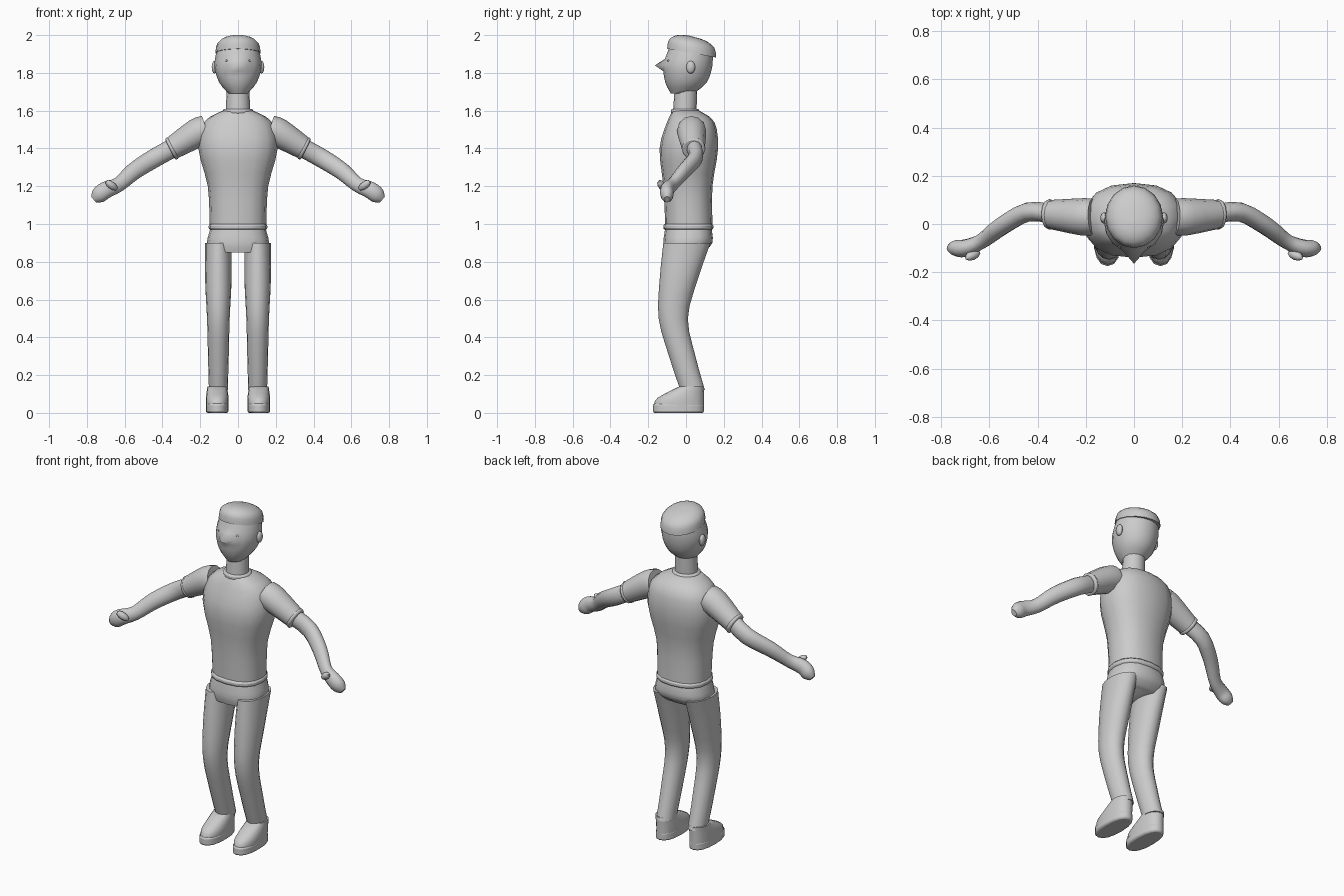
import bpy, bmesh, math
from mathutils import Vector

if "Cube" in bpy.data.objects:
    bpy.data.objects.remove(bpy.data.objects["Cube"])

grey = bpy.data.materials.new("plain grey")
grey.use_nodes = True
shade = (0.6, 0.6, 0.6, 1)
grey.diffuse_color = shade
grey.node_tree.nodes["Principled BSDF"].inputs["Base Color"].default_value = shade


def finish(obj, bevel=0.0):
    """Colour the part, shade it smooth and optionally round its rims."""
    obj.data.materials.append(grey)
    bpy.ops.object.select_all(action="DESELECT")
    obj.select_set(True)
    bpy.context.view_layer.objects.active = obj
    bpy.ops.object.shade_smooth_by_angle(angle=math.radians(50))
    if bevel:
        rounding = obj.modifiers.new("rounded_rims", "BEVEL")
        rounding.width = bevel
        rounding.segments = 2
        rounding.limit_method = "ANGLE"
        rounding.angle_limit = math.radians(60)
    return obj


def flow(rows, steps=3):
    """Fill in a smooth run of stations between the given ones."""
    rows = [Vector(row) for row in rows]
    if len(rows) == 2:
        return rows
    result = []
    for k in range(len(rows) - 1):
        start, end = rows[k], rows[k + 1]
        before = rows[k - 1] if k else start
        after = rows[min(k + 2, len(rows) - 1)]
        for step in range(steps):
            t = step / steps
            pull_start = (end - before) * (t * (1 - t) ** 2 / 2)
            pull_end = (after - start) * (t * t * (t - 1) / 2)
            result.append(start.lerp(end, t * t * (3 - 2 * t)) + pull_start + pull_end)
    return result + [rows[-1]]


def loft(name, rings, bevel):
    """Skin a list of equal rings of points and cap both ends."""
    bm = bmesh.new()
    loops = [[bm.verts.new(point) for point in ring] for ring in rings]
    for low, high in zip(loops, loops[1:]):
        for i in range(len(low)):
            bm.faces.new((low[i - 1], low[i], high[i], high[i - 1]))
    bm.faces.new(loops[0])
    bm.faces.new(loops[-1])
    bmesh.ops.recalc_face_normals(bm, faces=bm.faces)
    mesh = bpy.data.meshes.new(name)
    bm.to_mesh(mesh)
    bm.free()
    obj = bpy.data.objects.new(name, mesh)
    bpy.context.collection.objects.link(obj)
    return finish(obj, bevel)


def circle(sides, power=1.0):
    """Unit circle; a power below one makes it boxier."""
    def soft(value):
        return math.copysign(abs(value) ** power, value)
    angles = [math.tau * i / sides for i in range(sides)]
    return [(soft(math.cos(a)), soft(math.sin(a))) for a in angles]


def stack(name, rows, x=0.0, power=1.0, tilt=0.0, bevel=0.0):
    """Level rings; each row is height, half width, front, back."""
    rings = []
    for z, width, front, back in flow(rows):
        ring = []
        for c, s in circle(16, power):
            y = (front + back + s * (back - front)) / 2
            ring.append((x + c * width, y, z + tilt * y))
        rings.append(ring)
    return loft(name, rings, bevel)


def limb(name, rows, side, flatness=1.0, bevel=0.0):
    """Rings square to a path; each row is x, y, z, radius."""
    rows = flow(rows)
    points = [row.to_3d() for row in rows]
    rings = []
    for k, point in enumerate(points):
        along = (points[min(k + 1, len(points) - 1)] - points[max(k - 1, 0)]).normalized()
        tall = along.cross(Vector((0, 1, 0))).normalized()
        deep = tall.cross(along) * flatness
        ring = [point + (tall * c + deep * s) * rows[k][3] for c, s in circle(12)]
        rings.append([(p.x * side, p.y, p.z) for p in ring])
    return loft(name, rings, bevel)


def pebble(name, location, scale, rotation=(0, 0, 0)):
    """Small rounded detail."""
    bpy.ops.mesh.primitive_uv_sphere_add(segments=10, ring_count=6, radius=1,
                                         location=location, scale=scale, rotation=rotation)
    obj = bpy.context.object
    obj.name = name
    return finish(obj)


# Shirt body, hem and collar
stack("shirt", [(1, .15, -.11, .14), (1.2, .16, -.12, .14), (1.4, .21, -.14, .17),
                (1.54, .18, -.1, .15), (1.6, .08, -.07, .07)], power=.85)
stack("shirt_hem", [(.97, .155, -.12, .145), (1, .155, -.12, .145)], power=.85, bevel=.01)
stack("collar", [(1.58, .08, -.08, .07), (1.61, .08, -.08, .07)], bevel=.01)

# Neck and head
stack("neck", [(1.58, .065, -.07, .055), (1.72, .06, -.06, .06)])
head = stack("head", [(1.69, .05, -.08, .04), (1.75, .1, -.11, .11),
                      (1.84, .125, -.12, .14), (1.93, .11, -.09, .14)])

# Nose drawn out of the middle of the face
tip = min((v for v in head.data.vertices if abs(v.co.z - 1.84) < .01), key=lambda v: v.co.y)
tip.co.y = -.165

# Close-fitting cap, lower at the back
stack("cap", [(1.91, .12, -.1, .16), (1.96, .11, -.09, .15), (1.99, .07, -.05, .1),
              (2, .01, 0, .02)], tilt=-.18)

# Trousers seat
stack("trouser_seat", [(.85, .15, -.11, .09), (.9, .165, -.12, .14), (.98, .145, -.11, .135)],
      power=.8)

for side, label in ((1, "left"), (-1, "right")):
    # Short sleeve with a rolled cuff
    limb(label + "_sleeve", [(.17, .03, 1.5, .075), (.22, .03, 1.48, .077), (.35, .04, 1.4, .06)], side)
    limb(label + "_cuff", [(.34, .04, 1.405, .063), (.36, .04, 1.395, .063)], side, bevel=.008)

    # Bare arm running into a mitten hand with a thumb
    limb(label + "_arm", [(.33, .04, 1.41, .05), (.44, .05, 1.35, .05), (.55, -.01, 1.28, .046),
                          (.63, -.07, 1.21, .039), (.7, -.1, 1.18, .045), (.74, -.1, 1.15, .042),
                          (.765, -.1, 1.13, .02)], side, flatness=.8)
    pebble(label + "_thumb", (.67 * side, -.13, 1.205), (.04, .02, .02),
           (0, -.6 * side, -.4 * side))

    # Ear and eye
    pebble(label + "_ear", (.125 * side, .025, 1.83), (.015, .024, .034))
    pebble(label + "_eye", (.06 * side, -.09, 1.865), (.008, .01, .006))

    # Trouser leg, bent at the knee
    stack(label + "_leg", [(.12, .05, -.03, .1), (.3, .055, -.09, .05), (.5, .06, -.145, .01),
                           (.7, .07, -.14, .06), (.9, .07, -.12, .13)], x=.104 * side)

    # Shoe sole and upper
    stack(label + "_sole", [(0, .06, -.175, .095), (.05, .06, -.175, .095)],
          x=.11 * side, power=.85, bevel=.01)
    stack(label + "_shoe", [(.04, .06, -.17, .095), (.08, .06, -.15, .095), (.14, .052, -.035, .095)],
          x=.11 * side, power=.9)
